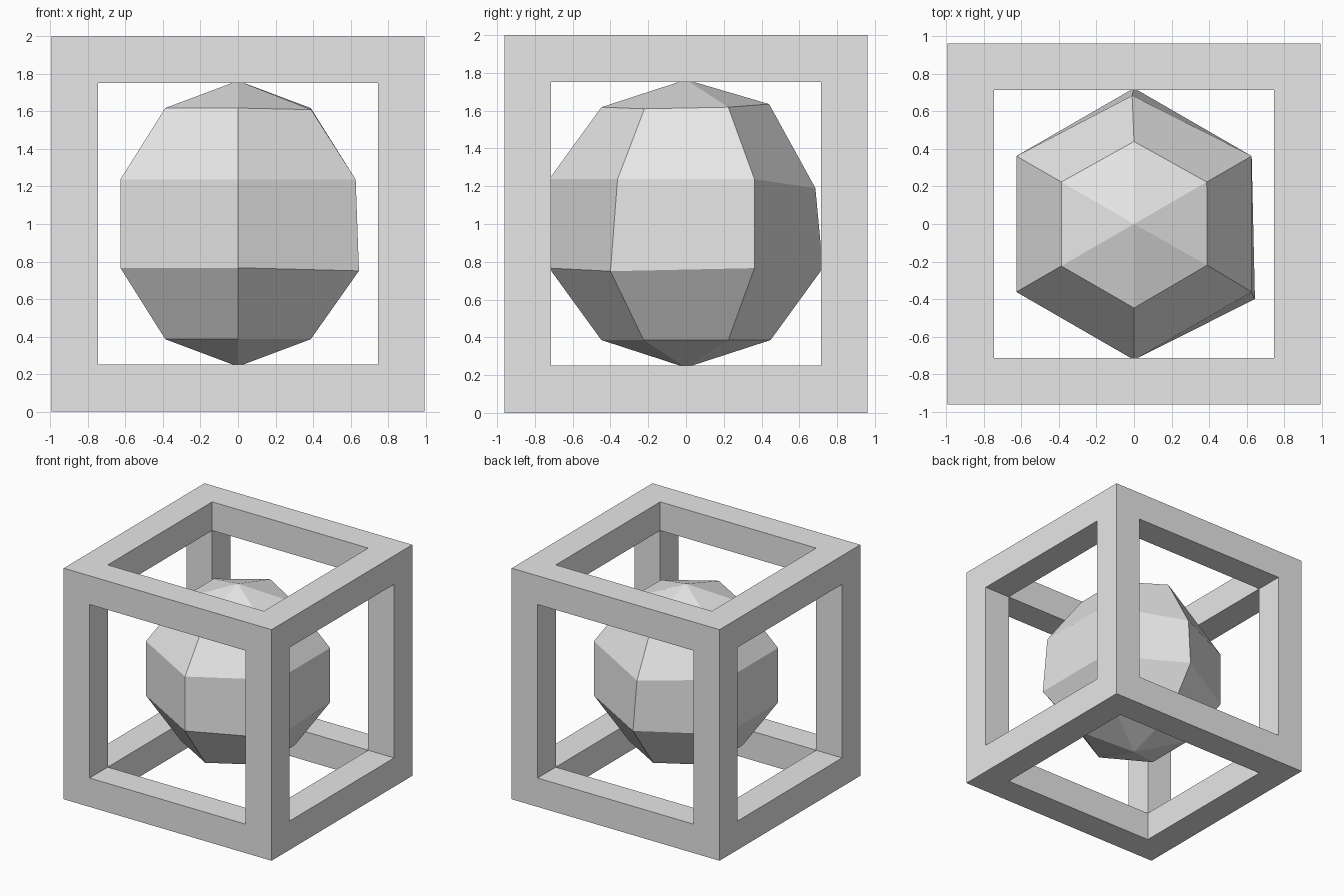
import bpy, bmesh
from itertools import product
from mathutils import Vector

if "Cube" in bpy.data.objects:
    bpy.data.objects.remove(bpy.data.objects["Cube"])

grey = bpy.data.materials.new("light_grey")
grey.diffuse_color = (0.8, 0.8, 0.8, 1)
grey.use_nodes = True
grey.node_tree.nodes["Principled BSDF"].inputs["Base Color"].default_value = grey.diffuse_color


def add_object(name, bm):
    bmesh.ops.recalc_face_normals(bm, faces=bm.faces)
    mesh = bpy.data.meshes.new(name)
    bm.to_mesh(mesh)
    bm.free()
    mesh.materials.append(grey)
    obj = bpy.data.objects.new(name, mesh)
    bpy.context.collection.objects.link(obj)
    return obj


# Open cube frame: solid cells of a 3x3x3 block, outer skin only
cuts = [(-0.995, -0.747, 0.747, 0.995),
        (-0.962, -0.714, 0.714, 0.962),
        (0.0, 0.25, 1.752, 2.0)]


def solid(cell):
    if any(c < 0 or c > 2 for c in cell):
        return False
    return sum(c != 1 for c in cell) >= 2


bm = bmesh.new()
for cell in product(range(3), repeat=3):
    if not solid(cell):
        continue
    for axis, side in product(range(3), (0, 1)):
        neighbour = list(cell)
        neighbour[axis] += 1 if side else -1
        if solid(neighbour):
            continue
        u, v = (axis + 1) % 3, (axis + 2) % 3
        corners = []
        for du, dv in ((0, 0), (1, 0), (1, 1), (0, 1)):
            p = Vector()
            p[axis] = cuts[axis][cell[axis] + side]
            p[u] = cuts[u][cell[u] + du]
            p[v] = cuts[v][cell[v] + dv]
            corners.append(bm.verts.new(p))
        bm.faces.new(corners if side else corners[::-1])
bmesh.ops.remove_doubles(bm, verts=bm.verts, dist=0.001)
add_object("cube_frame", bm)

# Faceted ball inside the frame, six sides and five bands
bm = bmesh.new()
bmesh.ops.create_uvsphere(bm, u_segments=6, v_segments=5, radius=0.762)
bmesh.ops.translate(bm, verts=bm.verts, vec=(0, 0, 1.002))

# A few slightly dented corners
for target in ((-0.01, 0.685, 1.19), (0.645, -0.40, 0.75),
               (0.39, -0.22, 1.61), (0.0, 0.44, 1.635)):
    t = Vector(target)
    min(bm.verts, key=lambda v: (v.co - t).length).co = t
add_object("faceted_ball", bm)
